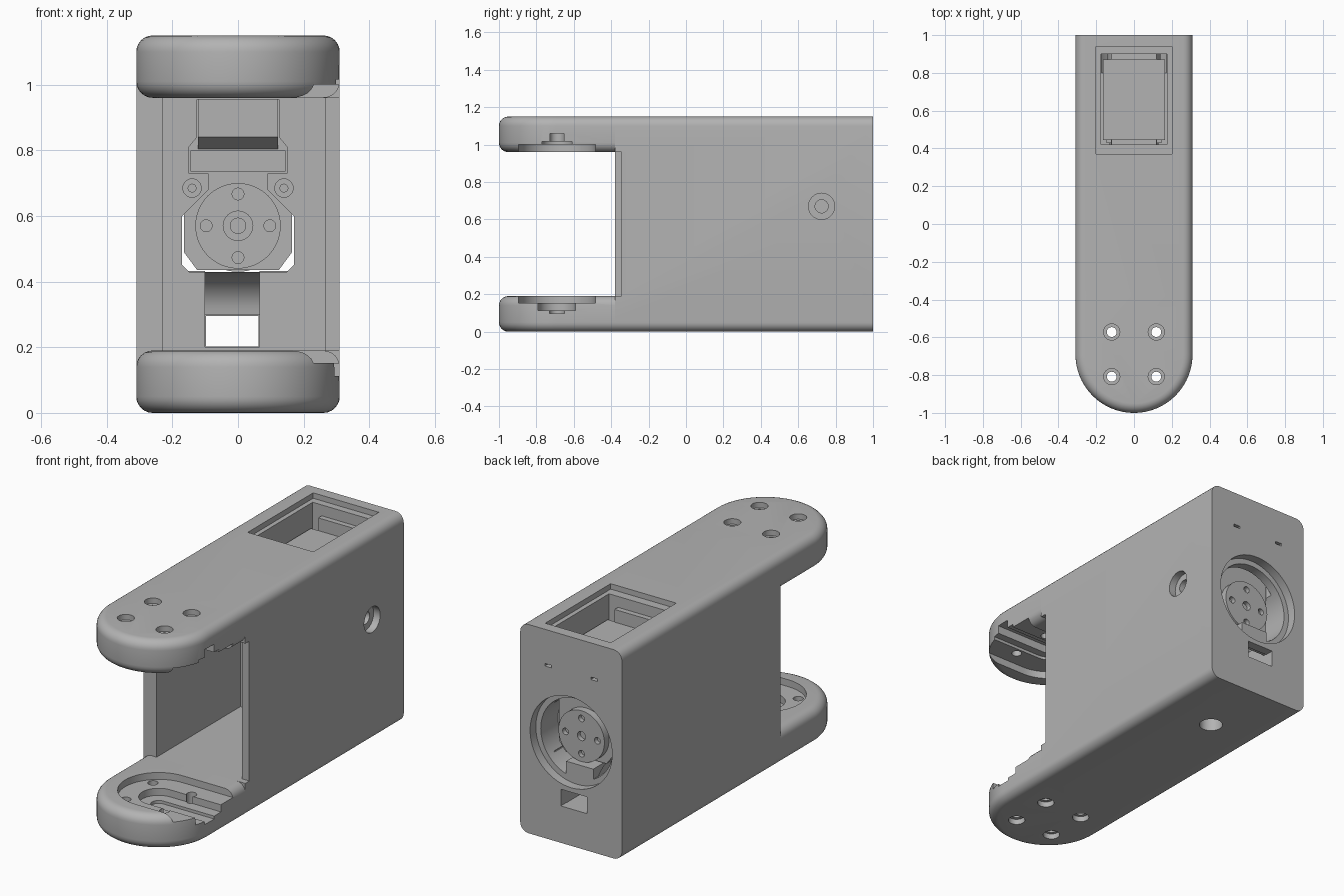
import bpy, bmesh
from math import sin, cos, pi, radians

old = bpy.data.objects.get("Cube")
if old:
    bpy.data.objects.remove(old, do_unlink=True)

grey = bpy.data.materials.new("grey_plastic")
grey.use_nodes = True
GREY = (0.45, 0.45, 0.45, 1)
grey.diffuse_color = GREY
grey.node_tree.nodes["Principled BSDF"].inputs["Base Color"].default_value = GREY


def prism(name, pts, axis, a, b, rim=0):
    """Extrude a 2D outline along an axis; rim rounds both end outlines except at the flat back."""
    place = {"x": lambda p, t: (t, p[0], p[1]),
             "y": lambda p, t: (p[0], t, p[1]),
             "z": lambda p, t: (p[0], p[1], t)}[axis]
    bm = bmesh.new()
    low = [bm.verts.new(place(p, a)) for p in pts]
    high = [bm.verts.new(place(p, b)) for p in pts]
    bm.faces.new(low)
    bm.faces.new(high)
    n = len(pts)
    for i in range(n):
        j = (i + 1) % n
        bm.faces.new((low[i], low[j], high[j], high[i]))
    bmesh.ops.recalc_face_normals(bm, faces=bm.faces)
    if rim:
        back = max(v.co.y for v in bm.verts)
        front = min(v.co.y for v in bm.verts)
        edges = []
        for e in bm.edges:
            u, v = e.verts
            flat = abs(u.co.z - v.co.z) < 1e-5
            at_back = min(u.co.y, v.co.y) > back - 1e-4
            at_front = n == 4 and max(u.co.y, v.co.y) < front + 1e-4
            if flat and not at_back and not at_front:
                edges.append(e)
        bmesh.ops.bevel(bm, geom=edges, offset=rim, segments=6, profile=0.5, affect="EDGES")
    me = bpy.data.meshes.new(name)
    bm.to_mesh(me)
    bm.free()
    me.materials.append(grey)
    ob = bpy.data.objects.new(name, me)
    bpy.context.collection.objects.link(ob)
    return ob


def box(name, x, y, z, rim=0):
    return prism(name, [(x[0], y[0]), (x[1], y[0]), (x[1], y[1]), (x[0], y[1])], "z", *z, rim)


def disc(name, centre, r, axis, a, b, n=40):
    pts = [(centre[0] + r * cos(2 * pi * i / n), centre[1] + r * sin(2 * pi * i / n)) for i in range(n)]
    return prism(name, pts, axis, a, b)


def cut(target, *cutters):
    for c in cutters:
        c.hide_render = True
        mod = target.modifiers.new("cut", "BOOLEAN")
        mod.operation, mod.solver, mod.object = "DIFFERENCE", "EXACT", c
        bpy.context.view_layer.objects.active = target
        bpy.ops.object.modifier_apply(modifier=mod.name)
        bpy.data.objects.remove(c, do_unlink=True)


W, H, R = 0.31, 1.15, 0.05
LOW, HIGH = 0.19, 0.96      # inner faces of the two arms
PIVOT = -0.69               # centre of the rounded arm ends
AXLE = (0, 0.57)            # motor axis

# Main housing with cable bay, staggered front lips and motor chamber
housing = box("housing", (-W, W), (-0.38, 1), (0, H), R)
opening = [(0.15, 0.43), (0.17, 0.45), (0.17, 0.6), (0.09, 0.68), (0.09, 0.73),
           (0.15, 0.73), (0.15, 0.81), (0.125, 0.84), (0.125, 0.955)]
opening += [(-x, z) for x, z in reversed(opening)]
cut(housing,
    box("bay", (-0.23, 0.265), (-0.5, 0.35), (LOW, HIGH)),
    box("lip", (0.1, 0.5), (-0.5, -0.345), (LOW, HIGH)),
    box("chamber", (-0.175, 0.175), (0.42, 0.9), (0.432, 1.3)),
    box("window_recess", (-0.2, 0.2), (0.37, 0.94), (H - 0.03, 1.3)),
    prism("motor_opening", opening, "y", 0.3, 0.5),
    box("cable_channel", (-0.1, 0.065), (0.3, 0.95), (0.2, 0.45)),
    box("cable_exit", (-0.098, 0.063), (0.9, 1.1), (0.203, 0.295)),
    disc("horn_hole", AXLE, 0.22, "y", 0.8, 1.1, 64),
    disc("horn_rim", AXLE, 0.25, "y", 0.95, 1.1, 64),
    disc("side_bore", (0.725, 0.67), 0.07, "x", 0.27, 0.4),
    disc("side_hole", (0.725, 0.67), 0.035, "x", 0.1, 0.4),
    disc("floor_hole", (-0.018, 0.6), 0.06, "z", -0.1, 0.3))
for s in (-1, 1):
    cut(housing,
        disc("screw_bore", (s * 0.14, 0.685), 0.028, "y", 0.3, 0.37, 24),
        disc("screw_hole", (s * 0.14, 0.685), 0.012, "y", 0.3, 0.4, 16),
        box("back_slot", (s * 0.14 - 0.02, s * 0.14 + 0.02), (0.96, 1.1), (0.948, 0.962)))

# Two round-ended arms with stepped slots that run out to the left side
arc = [(-W * cos(pi * i / 40), PIVOT - W * sin(pi * i / 40)) for i in range(41)]
outline = arc + [(W, -0.38), (-W, -0.38)]


def slot(half, z0, z1):
    pts = [(half * cos(t), PIVOT + half * sin(t))
           for t in (pi / 2 + pi * i / 24 for i in range(25))]
    return prism("slot", pts + [(0.5, PIVOT - half), (0.5, PIVOT + half)], "z", z0, z1)


def arm(name, z0, z1, inner, d, outer, steps):
    ob = prism(name, outline, "z", z0, z1, R)
    for half, depth in steps:
        a, b = sorted((inner + 0.1 * d, inner - depth * d))
        cut(ob, slot(half, a, b))
    for sx in (-1, 1):
        for sy in (-1, 1):
            c = (sx * 0.118, PIVOT + sy * 0.118)
            a, b = sorted((outer + 0.1 * d * -1, outer + 0.03 * d))
            cut(ob, disc("hole", c, 0.026, "z", z0 - 0.1, z1 + 0.1, 24),
                disc("bore", c, 0.043, "z", a, b, 24))
    return ob


arms = [arm("lower_arm", 0, LOW, LOW, 1, 0, [(0.205, 0.038), (0.1, 0.077), (0.04, 0.093)]),
        arm("upper_arm", HIGH, H, HIGH, -1, H, [(0.205, 0.04), (0.08, 0.056), (0.038, 0.1)])]

# Motor: chamfered case, overhanging connector head, two drilled discs
case = [(-0.125, 0.436), (0.125, 0.436), (0.165, 0.49), (0.165, 0.99), (-0.165, 0.99), (-0.165, 0.49)]
parts = [prism("motor_case", case, "y", 0.445, 0.87),
         prism("motor_head", [(0.45, 0.8), (0.39, 0.84), (0.39, 0.955), (0.45, 0.955)], "x", -0.122, 0.122),
         prism("motor_brow", [(0.43, 0.735), (0.46, 0.735), (0.46, 0.8), (0.43, 0.8)], "x", -0.145, 0.145)]


def drilled_disc(name, r, y0, y1, face, hub):
    ob = disc(name, AXLE, r, "y", y0, y1, 64)
    a, b = sorted((face, face + (0.025 if face == y0 else -0.025)))
    cut(ob, disc("hub", AXLE, hub, "y", a - (0.1 if face == y0 else 0), b + (0.1 if face == y1 else 0), 24))
    for dx, dz in ((1, 0), (-1, 0), (0, 1), (0, -1)):
        c = (AXLE[0] + 0.097 * dx, AXLE[1] + 0.097 * dz)
        cut(ob, disc("hole", c, 0.018, "y", a - (0.1 if face == y0 else 0),
                     b + (0.1 if face == y1 else 0), 20))
    return ob


parts += [drilled_disc("front_disc", 0.13, 0.4, 0.45, 0.4, 0.045),
          drilled_disc("output_disc", 0.14, 0.86, 0.91, 0.91, 0.025),
          disc("front_bolt", AXLE, 0.025, "y", 0.41, 0.43, 20)]

# Curved cable guide behind the channel, tabs at the window ends
guide = [(0.78 + 0.15 * sin(t), 0.43 - 0.13 * (1 - cos(t))) for t in (pi / 2 * i / 8 for i in range(9))]
parts.append(prism("cable_guide", guide + [(0.95, 0.3), (0.95, 0.43)], "x", -0.1, 0.065))
for name, y in (("front_tab", (0.41, 0.45)), ("back_tab", (0.87, 0.91))):
    parts.append(box(name, (-0.12, 0.12), y, (0.98, 1.06)))

# Smooth curved walls, keep edges sharp
bpy.ops.object.select_all(action="DESELECT")
for ob in [housing] + arms + parts:
    ob.select_set(True)
bpy.context.view_layer.objects.active = housing
bpy.ops.object.shade_smooth_by_angle(angle=radians(30))
